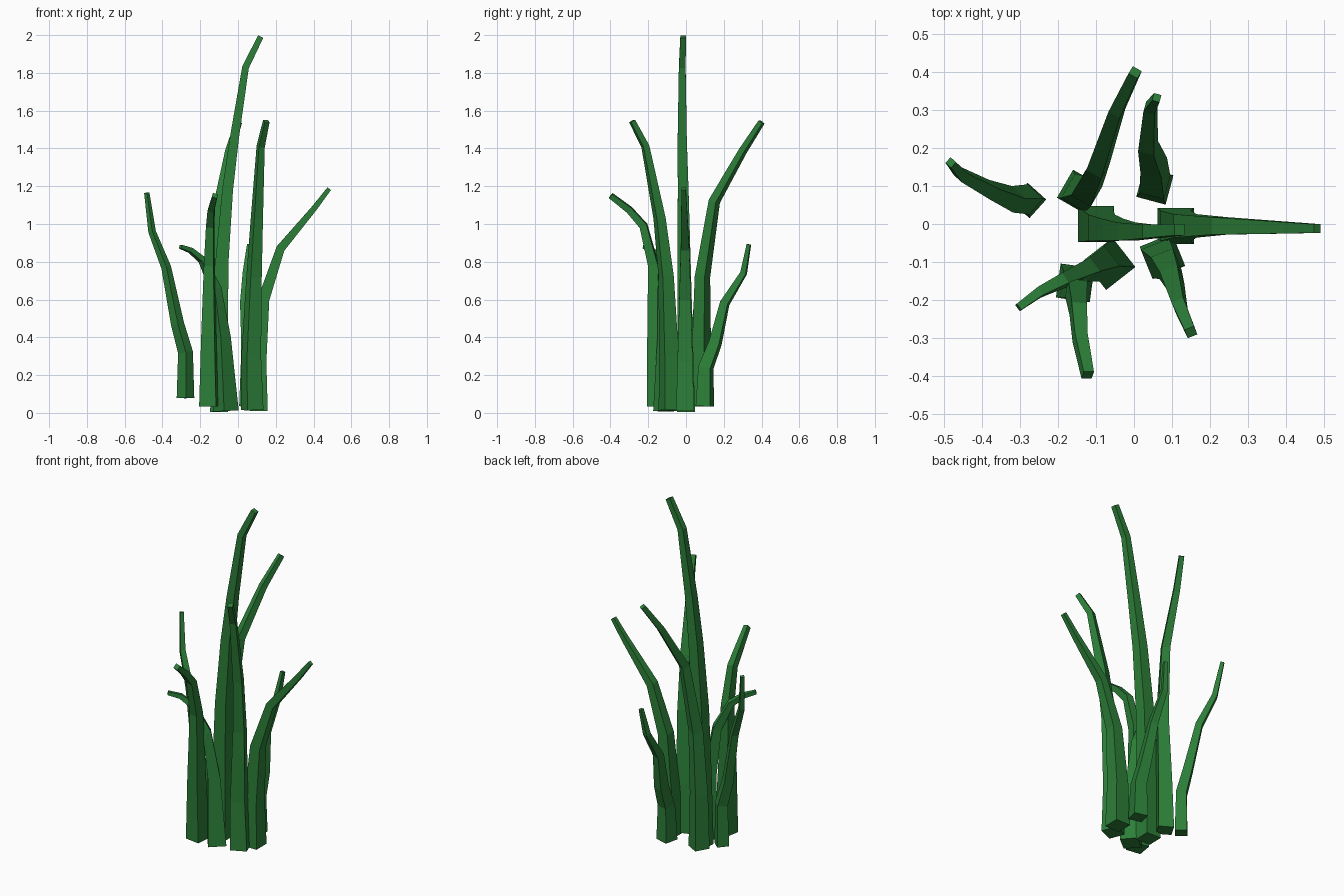
import bpy, bmesh, math
from mathutils import Vector

green = bpy.data.materials.new("leaf_green")
green.diffuse_color = (0.025, 0.21, 0.04, 1)


def blade(name, twist, w0, w1, path):
    """Sweep a tapering square section (turned by twist degrees) along a path."""
    pts = [Vector(p) for p in path]
    last = len(pts) - 1
    # arc length drives the taper
    length = [0.0]
    for a, b in zip(pts, pts[1:]):
        length.append(length[-1] + (b - a).length)
    bm = bmesh.new()
    rings = []
    for i, p in enumerate(pts):
        into = (p - pts[i - 1]).normalized() if i else Vector()
        out = (pts[i + 1] - p).normalized() if i < last else Vector()
        tilt = Vector((0, 0, 1)).rotation_difference(into + out)
        r = (w0 + (w1 - w0) * length[i] / length[-1]) / math.sqrt(2)
        ring = []
        for k in range(4):
            a = math.radians(twist + 45 + 90 * k)
            ring.append(bm.verts.new(p + tilt @ Vector((r * math.cos(a), r * math.sin(a), 0))))
        rings.append(ring)
    for lo, hi in zip(rings, rings[1:]):
        for k in range(4):
            j = (k + 1) % 4
            bm.faces.new((lo[k], lo[j], hi[j], hi[k]))
    bm.faces.new(rings[0][::-1])
    bm.faces.new(rings[-1])
    me = bpy.data.meshes.new(name)
    bm.to_mesh(me)
    bm.free()
    me.materials.append(green)
    bpy.context.collection.objects.link(bpy.data.objects.new(name, me))


# Tall centre blade
blade("tall_blade", 0, 0.095, 0.03, [
    (-.10, 0, .005), (-.095, -.005, .4), (-.085, -.01, .8), (-.055, -.015, 1.18),
    (-.02, -.02, 1.45), (.04, -.02, 1.83), (.12, -.015, 1.992)])
# Right-hand blades
blade("right_blade", 0, 0.095, 0.023, [
    (.11, -.005, .01), (.11, -.005, .27), (.135, -.005, .6),
    (.225, -.005, .87), (.405, -.01, 1.085), (.483, -.012, 1.187)])
blade("front_right_blade", 22, 0.092, 0.027, [
    (.075, -.085, .015), (.07, -.09, .3), (.085, -.105, .72),
    (.10, -.14, 1.03), (.12, -.215, 1.41), (.15, -.285, 1.545)])
blade("back_right_blade", -15, 0.08, 0.02, [
    (.055, .10, .035), (.055, .105, .24), (.052, .155, .37),
    (.037, .205, .58), (.043, .305, .74), (.06, .333, .892)])
# Left-hand blades
blade("front_left_blade", -8, 0.09, 0.028, [
    (-.155, -.155, .035), (-.155, -.165, .4), (-.152, -.172, .78),
    (-.147, -.225, .99), (-.142, -.3, 1.075), (-.122, -.398, 1.15)])
blade("short_left_blade", 38, 0.098, 0.02, [
    (-.065, -.105, .01), (-.085, -.105, .4), (-.12, -.12, .66),
    (-.19, -.15, .81), (-.25, -.18, .86), (-.305, -.22, .88)])
blade("left_blade", 48, 0.066, 0.02, [
    (-.278, .062, .078), (-.278, .065, .32), (-.32, .065, .47),
    (-.38, .09, .77), (-.455, .13, .96), (-.483, .162, 1.165)])
blade("back_left_blade", -30, 0.085, 0.027, [
    (-.145, .085, .035), (-.142, .082, .35), (-.125, .087, .72),
    (-.095, .15, 1.12), (-.045, .30, 1.385), (.003, .40, 1.54)])
